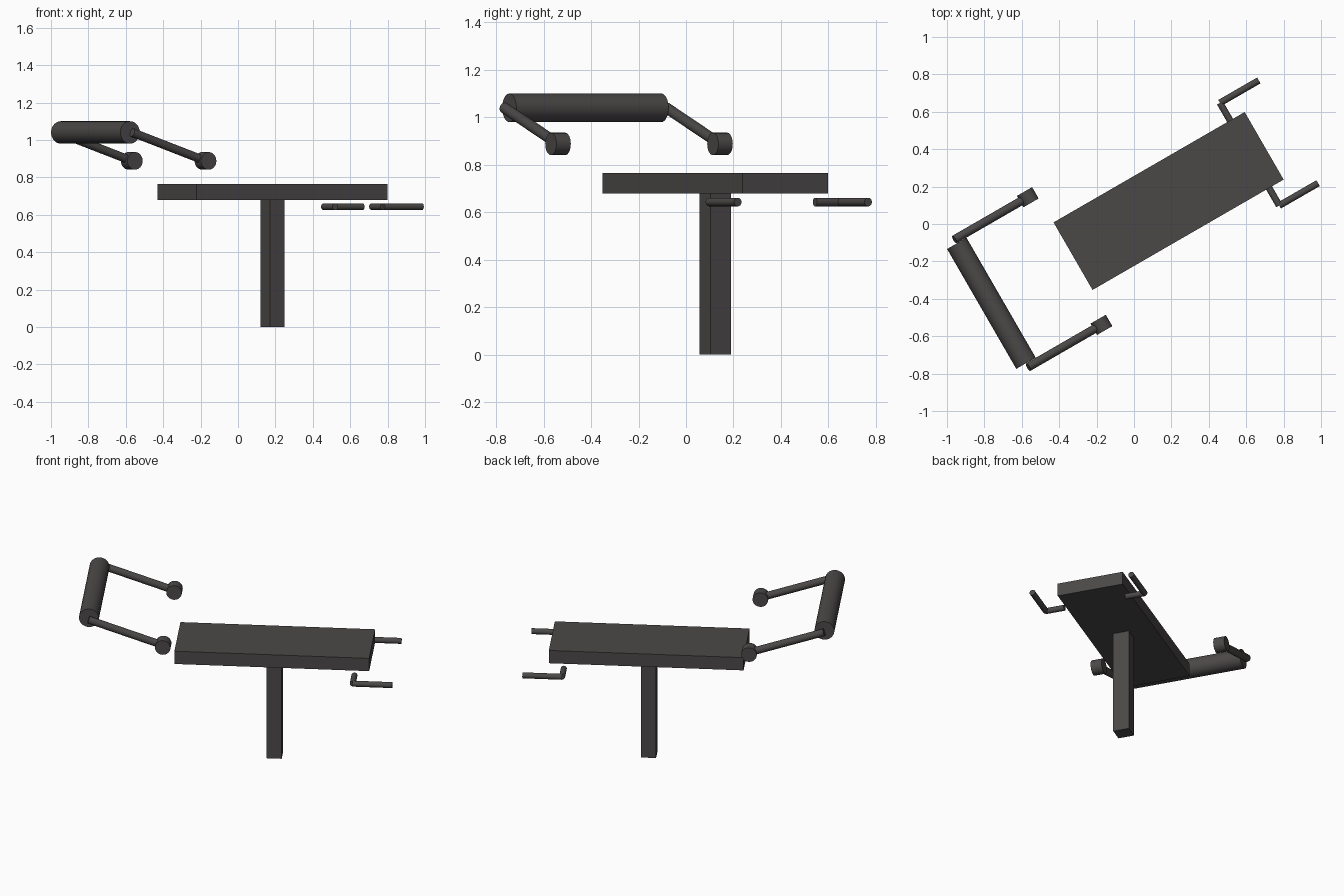
import bpy
import math
from mathutils import Matrix, Vector

cube = bpy.data.objects.get("Cube")
if cube:
    bpy.data.objects.remove(cube, do_unlink=True)

# Bench frame: x runs along the bench, y across it, turned as a whole
FRAME = Matrix.Translation((0.185, 0.123, 0)) @ Matrix.Rotation(math.radians(30), 4, "Z")

metal = bpy.data.materials.new("dark_grey")
metal.use_nodes = True
COLOUR = (0.071, 0.065, 0.064, 1)
metal.diffuse_color = COLOUR
metal.node_tree.nodes["Principled BSDF"].inputs["Base Color"].default_value = COLOUR


def finish(name, local):
    ob = bpy.context.object
    ob.name = name
    ob.data.materials.append(metal)
    ob.matrix_world = FRAME @ local
    return ob


def box(name, centre, size):
    bpy.ops.mesh.primitive_cube_add(size=1)
    finish(name, Matrix.Translation(centre) @ Matrix.Diagonal((*size, 1)))


def rod(name, start, end, radius):
    a, b = Vector(start), Vector(end)
    bpy.ops.mesh.primitive_cylinder_add(vertices=32, radius=radius, depth=(b - a).length)
    bpy.ops.object.shade_smooth_by_angle(angle=math.radians(35))
    turn = (b - a).to_track_quat("Z", "Y").to_matrix().to_4x4()
    finish(name, Matrix.Translation((a + b) / 2) @ turn)


# Bench top and post
box("bench_top", (0, 0, 0.722), (1.18, 0.417, 0.085))
box("post", (0, 0, 0.34), (0.092, 0.1, 0.68))

# Cross bar beyond the end of the bench
BAR_X, BAR_Z = -1.094, 1.04
rod("cross_bar", (BAR_X, -0.37, BAR_Z), (BAR_X, 0.37, BAR_Z), 0.06)

for side, label in ((1, "left"), (-1, "right")):
    # Sloping arm with a round pad at its lower end
    y, pad_x, pad_z = side * 0.394, -0.642, 0.888
    rod(label + "_arm", (BAR_X, y, BAR_Z), (pad_x, y, pad_z), 0.023)
    rod(label + "_pad", (pad_x, y - 0.035, pad_z), (pad_x, y + 0.035, pad_z), 0.047)

    # Bent handle below the far end
    elbow = (0.5, side * 0.317, 0.643)
    rod(label + "_handle_stem", (0.5, side * 0.197, 0.643), elbow, 0.018)
    rod(label + "_handle_grip", elbow, (0.74, side * 0.317, 0.643), 0.018)
